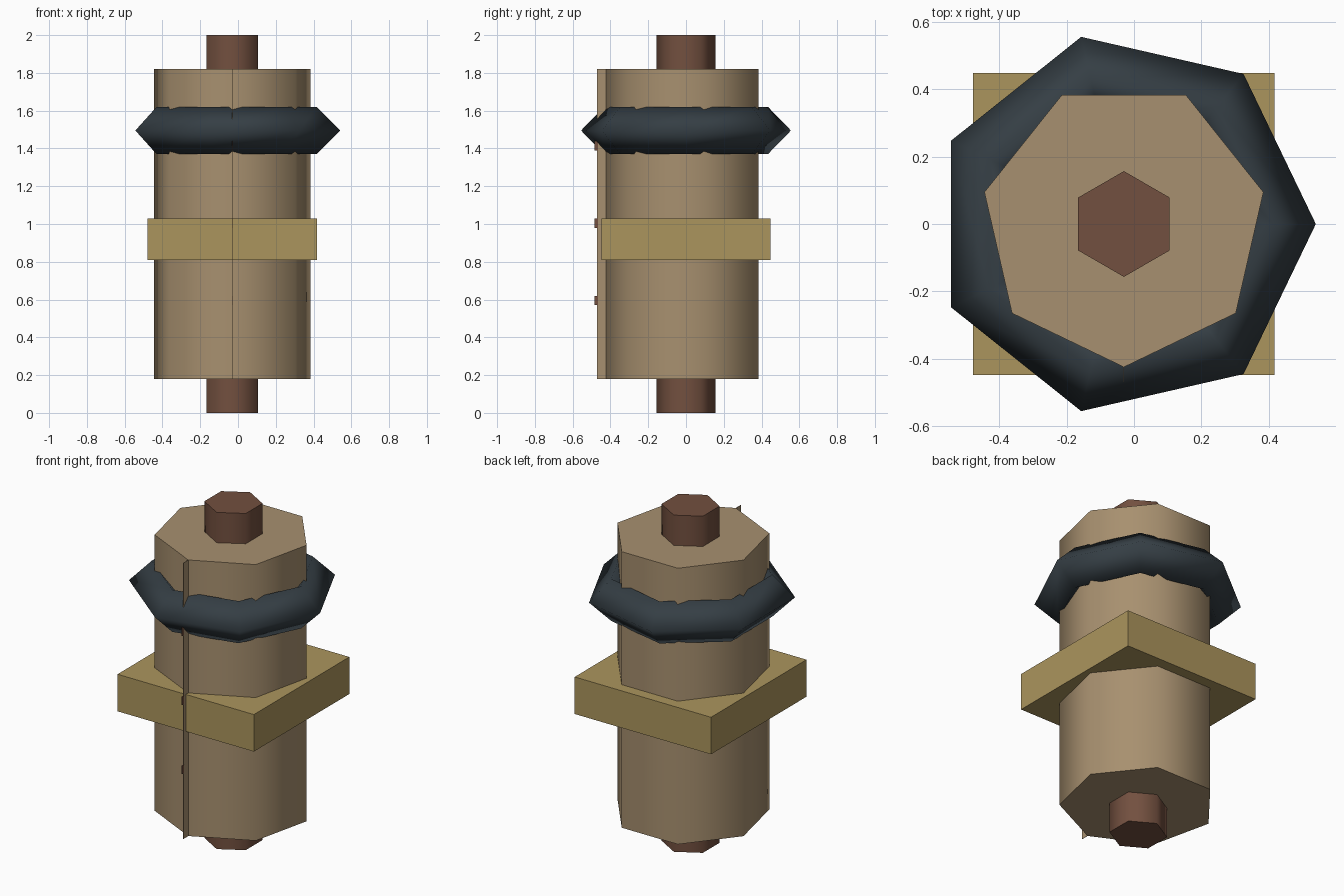
import bpy, math

if "Cube" in bpy.data.objects:
    bpy.data.objects.remove(bpy.data.objects["Cube"])

CX = -0.03  # shared axis of all parts


def finish(name, color, smooth=None):
    ob = bpy.context.object
    ob.name = name
    mat = bpy.data.materials.get(name + "_mat") or bpy.data.materials.new(name + "_mat")
    mat.diffuse_color = (*color, 1)
    mat.use_nodes = True
    mat.node_tree.nodes["Principled BSDF"].inputs["Base Color"].default_value = mat.diffuse_color
    ob.data.materials.append(mat)
    if smooth:
        bpy.ops.object.shade_smooth_by_angle(angle=math.radians(smooth))
    return ob


def prism(name, sides, radius, z0, z1, turn, color):
    bpy.ops.mesh.primitive_cylinder_add(vertices=sides, radius=radius, depth=z1 - z0,
                                        location=(CX, 0, (z0 + z1) / 2),
                                        rotation=(0, 0, math.radians(turn)))
    bpy.ops.object.transform_apply(location=False, rotation=True, scale=True)
    return finish(name, color, 65)


def box(name, lo, hi, color):
    bpy.ops.mesh.primitive_cube_add(size=1, location=[(a + b) / 2 for a, b in zip(lo, hi)])
    bpy.context.object.scale = [b - a for a, b in zip(lo, hi)]
    bpy.ops.object.transform_apply(location=False, rotation=False, scale=True)
    return finish(name, color)


TAN, BRASS = (0.39, 0.28, 0.16), (0.41, 0.30, 0.11)
BROWN, DARK = (0.17, 0.08, 0.05), (0.035, 0.048, 0.058)

# Main body (a corner faces the front) and the rod through it
prism("body", 7, 0.425, 0.18, 1.82, 180, TAN)
prism("rod", 6, 0.157, 0, 2, 0, BROWN)

# Square collar
box("collar", (CX - 0.448, -0.448, 0.81), (CX + 0.448, 0.448, 1.03), BRASS)

# Low-poly ring with a diamond cross-section
bpy.ops.mesh.primitive_torus_add(major_segments=7, minor_segments=4, major_radius=0.445,
                                 minor_radius=0.125, location=(CX, 0, 1.495))
finish("ring", DARK, 180)

# Thin seam fin on the front corner with small brown tabs
box("seam_fin", (CX - 0.001, -0.47, 0.18), (CX + 0.001, -0.42, 1.82), TAN)
for i, z in enumerate((0.595, 1.005, 1.415)):
    box(f"seam_tab_{i + 1}", (CX - 0.0015, -0.484, z - 0.025),
        (CX + 0.0015, -0.465, z + 0.025), BROWN)
